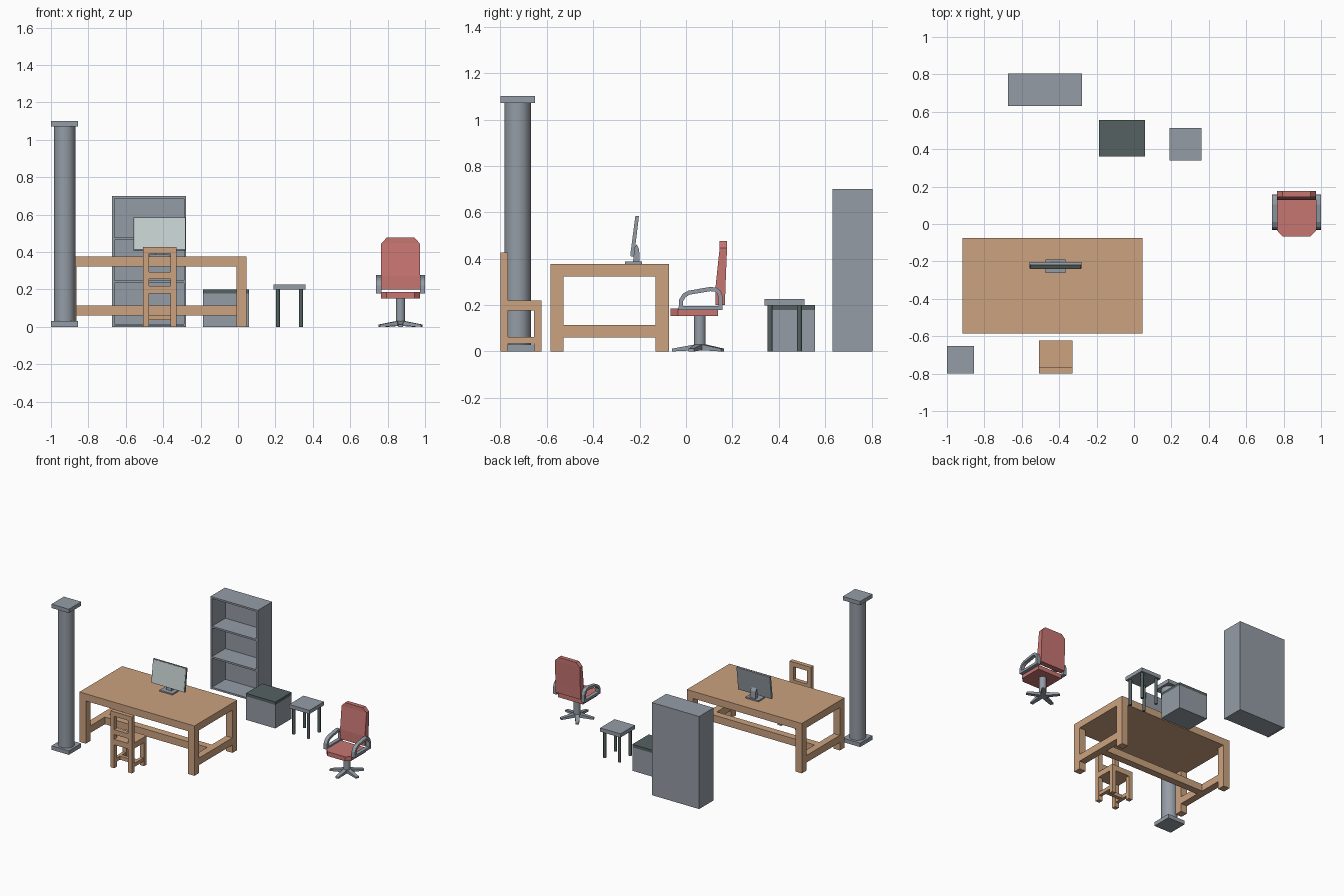
import bpy, bmesh, math
from mathutils import Vector, Matrix

if "Cube" in bpy.data.objects:
    bpy.data.objects.remove(bpy.data.objects["Cube"])


def material(name, rgb):
    m = bpy.data.materials.new(name)
    m.diffuse_color = (*rgb, 1)
    m.use_nodes = True
    m.node_tree.nodes["Principled BSDF"].inputs["Base Color"].default_value = m.diffuse_color
    return m


WOOD = material("tan wood", (0.60, 0.365, 0.215))
GREY = material("blue grey", (0.30, 0.335, 0.38))
DARK = material("dark green grey", (0.09, 0.12, 0.12))
RED = material("dusty red", (0.57, 0.18, 0.17))
SCREEN = material("pale screen", (0.57, 0.65, 0.64))


def finish(name, bm, mat, smooth=False):
    bmesh.ops.recalc_face_normals(bm, faces=bm.faces)
    me = bpy.data.meshes.new(name)
    bm.to_mesh(me)
    bm.free()
    ob = bpy.data.objects.new(name, me)
    bpy.context.collection.objects.link(ob)
    me.materials.append(mat)
    if smooth:
        bpy.context.view_layer.objects.active = ob
        ob.select_set(True)
        bpy.ops.object.shade_smooth_by_angle(angle=math.radians(35))
        ob.select_set(False)
    return ob


def box(name, x, y, z, mat):
    bm = bmesh.new()
    c = [(a[0] + a[1]) / 2 for a in (x, y, z)]
    s = [a[1] - a[0] for a in (x, y, z)]
    bmesh.ops.create_cube(bm, size=1, matrix=Matrix.Translation(c) @ Matrix.Diagonal((*s, 1)))
    return finish(name, bm, mat)


def cylinder(name, x, y, z, r, mat, sides=32):
    bm = bmesh.new()
    bmesh.ops.create_cone(bm, cap_ends=True, segments=sides, radius1=r, radius2=r, depth=z[1] - z[0],
                          matrix=Matrix.Translation((x, y, sum(z) / 2)))
    return finish(name, bm, mat, True)


def loft(name, loops, mat, caps=True):
    """Skin equal-length point loops; without caps the last joins the first."""
    bm = bmesh.new()
    rows = [[bm.verts.new(p) for p in loop] for loop in loops]
    n = len(rows[0])
    pairs = list(zip(rows, rows[1:])) + ([] if caps else [(rows[-1], rows[0])])
    for a, b in pairs:
        for i in range(n):
            j = (i + 1) % n
            bm.faces.new((a[i], a[j], b[j], b[i]))
    if caps:
        bm.faces.new(rows[0])
        bm.faces.new(rows[-1])
    return finish(name, bm, mat)


# Column
box("column_base", (-1, -0.855), (-0.8, -0.652), (0, 0.03), GREY)
cylinder("column_shaft", -0.927, -0.726, (0.03, 1.075), 0.057, GREY)
box("column_capital", (-1, -0.855), (-0.8, -0.652), (1.072, 1.101), GREY)

# Desk
X0, X1, Y0, Y1 = -0.917, 0.045, -0.585, -0.074
box("desk_top", (X0, X1), (Y0, Y1), (0.323, 0.377), WOOD)
for side, x in (("left", X0), ("right", X1 - 0.053)):
    for end, y in (("front", Y0), ("back", Y1 - 0.057)):
        box(f"desk_{side}_{end}_leg", (x, x + 0.053), (y, y + 0.057), (0, 0.323), WOOD)
    box(f"desk_{side}_stretcher", (x, x + 0.053), (Y0 + 0.057, Y1 - 0.057), (0.06, 0.114), WOOD)
ym = (Y0 + Y1) / 2
box("desk_long_stretcher", (X0 + 0.053, X1 - 0.053), (ym - 0.027, ym + 0.027), (0.06, 0.114), WOOD)

# Monitor on the desk, leaning back
MX = -0.419
box("monitor_base", (MX - 0.054, MX + 0.054), (-0.262, -0.19), (0.377, 0.387), GREY)
prof = [(-0.228, 0.387), (-0.2, 0.387), (-0.202, 0.44), (-0.213, 0.462), (-0.224, 0.44)]
loft("monitor_neck", [[(MX + s, y, z) for y, z in prof] for s in (-0.022, 0.022)], GREY)
prof = [(-0.239, 0.411), (-0.224, 0.408), (-0.203, 0.583), (-0.217, 0.585)]
loft("monitor_panel", [[(MX + s, y, z) for y, z in prof] for s in (-0.139, 0.139)], GREY)
prof = [(-0.2405, 0.415), (-0.2385, 0.415), (-0.217, 0.581), (-0.219, 0.581)]
loft("monitor_screen", [[(MX + s, y, z) for y, z in prof] for s in (-0.135, 0.135)], SCREEN)

# Wooden chair facing the desk
A, B, C, D, T = -0.508, -0.328, -0.8, -0.623, 0.032
box("chair_seat", (A, B), (C + T, D), (0.177, 0.219), WOOD)
for side, x in (("left", A), ("right", B - T)):
    box(f"chair_{side}_back_post", (x, x + T), (C, C + T), (0, 0.427), WOOD)
    box(f"chair_{side}_front_leg", (x, x + T), (D - T, D), (0, 0.177), WOOD)
    box(f"chair_{side}_stretcher", (x + 0.004, x + T - 0.004), (C + T, D - T), (0.035, 0.062), WOOD)
for part, z in (("top", (0.392, 0.427)), ("middle", (0.255, 0.292)), ("seat", (0.177, 0.219))):
    box(f"chair_{part}_rail", (A + T, B - T), (C, C + T), z, WOOD)
box("chair_cross_stretcher", (A + T - 0.004, B - T + 0.004), (-0.725, -0.698), (0.035, 0.062), WOOD)

# Bookcase, open to the front
L, R, F, K, P = -0.673, -0.277, 0.632, 0.804, 0.013
box("bookcase_left_side", (L, L + P), (F, K), (0, 0.7), GREY)
box("bookcase_right_side", (R - P, R), (F, K), (0, 0.7), GREY)
box("bookcase_back", (L + P, R - P), (K - P, K), (0, 0.7), GREY)
for part, z in (("bottom", 0.003), ("lower", 0.235), ("upper", 0.465), ("top", 0.7 - P)):
    box(f"bookcase_{part}_shelf", (L + P, R - P), (F, K - P), (z, z + P), GREY)

# Storage chest with dark lid
box("chest_body", (-0.187, 0.059), (0.362, 0.557), (0, 0.178), GREY)
box("chest_lid", (-0.187, 0.059), (0.362, 0.557), (0.178, 0.2), DARK)

# Stool
box("stool_top", (0.19, 0.36), (0.339, 0.512), (0.198, 0.226), GREY)
for side, x in (("left", 0.213), ("right", 0.337)):
    for end, y in (("front", 0.362), ("back", 0.489)):
        cylinder(f"stool_{side}_{end}_leg", x, y, (0, 0.198), 0.011, DARK, 12)

# Office chair: seat with cut front corners
CX, CY, W = 0.869, 0.06, 0.104
plan = [(-W, 0.138), (-W, -0.035), (-W + 0.03, -0.066), (W - 0.03, -0.066), (W, -0.035), (W, 0.138)]
loft("office_seat", [[(CX + x, y, z) for x, y in plan] for z in (0.152, 0.185)], RED)
# Backrest rows: height, front y, back y, half width
rows = [(0.2, 0.127, 0.168, W), (0.275, 0.127, 0.17, W), (0.445, 0.145, 0.177, W), (0.476, 0.145, 0.177, 0.074)]
loft("office_backrest", [[(CX - w, f, z), (CX + w, f, z), (CX + w, b, z), (CX - w, b, z)]
                         for z, f, b, w in rows], RED)

# Loop armrests
outer = [(-0.032, 0.178), (0.158, 0.178), (0.158, 0.235), (0.15, 0.26), (0.132, 0.275), (0.105, 0.278),
         (0.01, 0.262), (-0.015, 0.248), (-0.03, 0.222)]


def inset(pts, t):
    res = []
    for i, p in enumerate(pts):
        p, a, b = Vector(p), Vector(pts[i - 1]), Vector(pts[(i + 1) % len(pts)])
        u, v = (p - a).normalized(), (b - p).normalized()
        n1, n2 = Vector((-u.y, u.x)), Vector((-v.y, v.x))
        res.append(tuple(p + (n1 + n2) * t / (1 + n1.dot(n2))))
    return res


inner = inset(outer, 0.018)
for side, x0, x1 in (("left", 0.738, 0.766), ("right", 0.972, 1.0)):
    loft(f"office_{side}_armrest", [[(x, y, z) for y, z in pts] for pts, x in
                                    ((outer, x0), (outer, x1), (inner, x1), (inner, x0))], GREY, caps=False)

# Post and five-pointed foot
cylinder("office_post", CX, CY, (0.01, 0.153), 0.025, GREY, 24)
for i in range(5):
    turn = Matrix.Translation((CX, CY, 0)) @ Matrix.Rotation(math.tau * i / 5 - math.pi / 2, 4, 'Z')
    loops = [[turn @ Vector(p) for p in ((r, -w, lo), (r, w, lo), (r, w, hi), (r, -w, hi))]
             for r, w, lo, hi in ((0, 0.017, 0.006, 0.034), (0.12, 0.012, 0, 0.012))]
    loft(f"office_foot_{i + 1}", loops, GREY)
